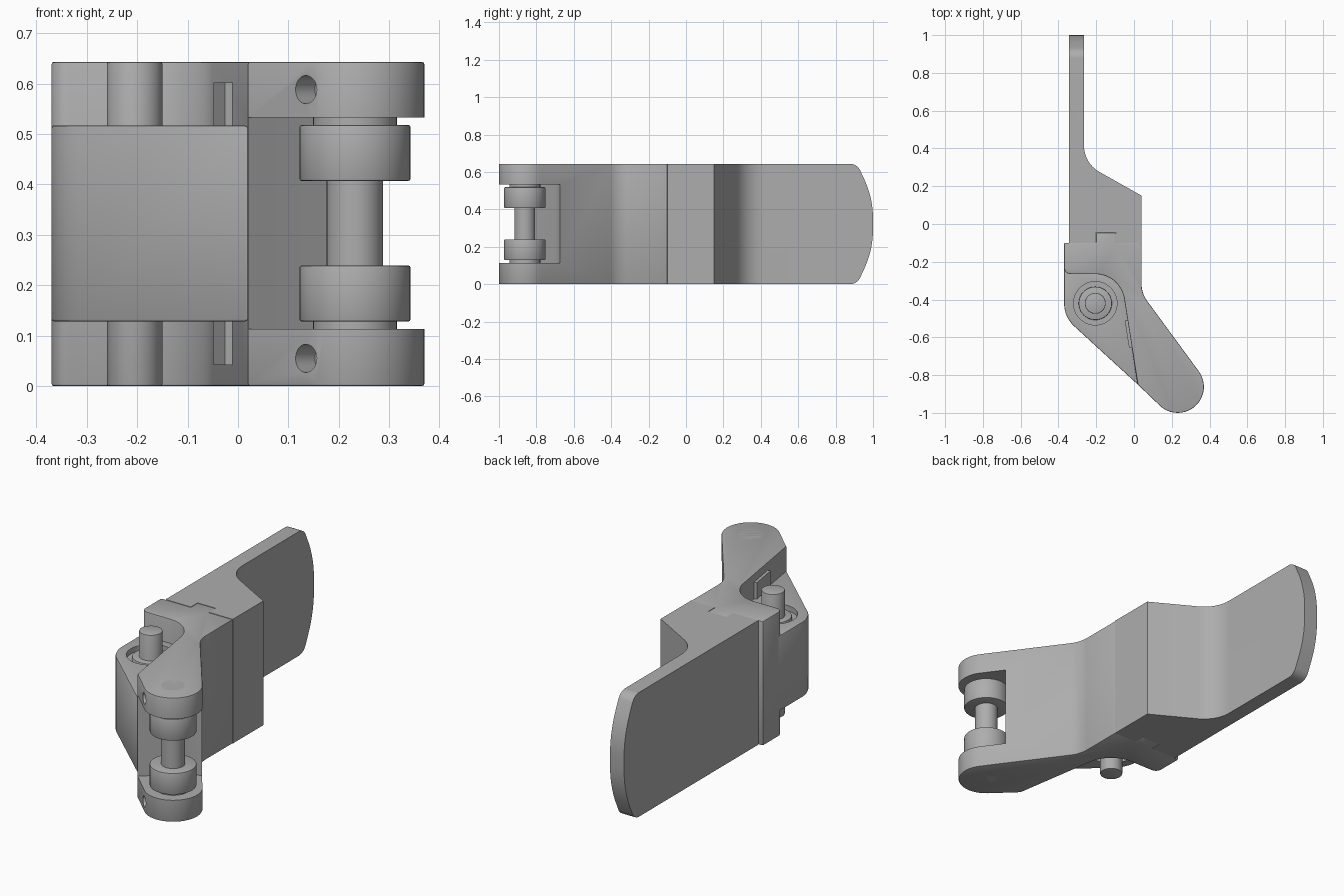
import bpy, bmesh
from math import sin, cos, tan, radians
from mathutils import Vector

cube = bpy.data.objects.get("Cube")
if cube:
    bpy.data.objects.remove(cube)

H = 0.643                      # overall height
PIVOT = (-0.205, -0.42)        # hinge pin axis
FORK = (0.232, -0.862)         # roller axis

steel = bpy.data.materials.new("plain_grey")
steel.use_nodes = True
GREY = (0.42, 0.42, 0.42, 1)
steel.diffuse_color = GREY
steel.node_tree.nodes["Principled BSDF"].inputs["Base Color"].default_value = GREY


def arc(c, r, a0, a1, n=20):
    angles = [radians(a0 + (a1 - a0) * i / n) for i in range(n + 1)]
    return [(c[0] + r * cos(a), c[1] + r * sin(a)) for a in angles]


def rounded(corners, n=8):
    """Outline whose (x, y, radius) corners are filleted."""
    out = []
    for i, p in enumerate(corners):
        v = Vector(p[:2])
        if len(p) < 3:
            out.append(tuple(v))
            continue
        a = (Vector(corners[i - 1][:2]) - v).normalized()
        b = (Vector(corners[(i + 1) % len(corners)][:2]) - v).normalized()
        half = a.angle(b) / 2
        c = v + (a + b).normalized() * p[2] / sin(half)
        start = v + a * p[2] / tan(half) - c
        end = v + b * p[2] / tan(half) - c
        for k in range(n + 1):
            d = start.normalized().slerp(end.normalized(), k / n)
            out.append(tuple(c + d * p[2]))
    return out


def prism(name, outline, lo, hi, axis="z", bevel=0):
    """Extrude an outline along z, or a (y, z) outline along x."""
    place = (lambda p, t: (p[0], p[1], t)) if axis == "z" else (lambda p, t: (t, p[0], p[1]))
    bm = bmesh.new()
    face = bm.faces.new([bm.verts.new(place(p, lo)) for p in outline])
    ext = bmesh.ops.extrude_face_region(bm, geom=[face])
    verts = [g for g in ext["geom"] if isinstance(g, bmesh.types.BMVert)]
    bmesh.ops.translate(bm, verts=verts, vec=Vector(place((0, 0), hi - lo)))
    bmesh.ops.recalc_face_normals(bm, faces=bm.faces)
    mesh = bpy.data.meshes.new(name)
    bm.to_mesh(mesh)
    bm.free()
    mesh.materials.append(steel)
    ob = bpy.data.objects.new(name, mesh)
    bpy.context.collection.objects.link(ob)
    if bevel:
        m = ob.modifiers.new("soft_edges", "BEVEL")
        m.width, m.segments, m.limit_method = bevel, 2, "ANGLE"
        m.angle_limit = radians(40)
    return ob


def disc(name, c, r, lo, hi, bevel=0):
    return prism(name, arc(c, r, 0, 360, 48)[:-1], lo, hi, bevel=bevel)


def carve(ob, cutter, operation="DIFFERENCE"):
    m = ob.modifiers.new("cut", "BOOLEAN")
    m.object, m.operation, m.solver = cutter, operation, "EXACT"
    cutter.hide_render = True
    cutters.append(cutter)


cutters = []

# Lever blade: cranked plate with a groove in its foot and a rounded end
blade = prism("lever_blade", rounded([
    (-0.345, 1), (-0.265, 1), (-0.265, 0.322, 0.16), (0.04, 0.15), (0.04, -0.1),
    (-0.095, -0.1), (-0.095, -0.045), (-0.2, -0.045), (-0.2, -0.1), (-0.345, -0.1)]), 0, H)
end_shape = prism("blade_end_cutter", rounded([
    (-0.3, 0), (0.915, 0, 0.06), (1, 0.183, 0.5), (1, 0.46, 0.5), (0.915, H, 0.06), (-0.3, H)]),
    -0.6, 0.3, axis="x")
carve(blade, end_shape, "INTERSECT")

# Arm: tongue at the back, curved seat round the hinge, forked tip
arm_outline = rounded([
    (-0.37, -0.1), (-0.2, -0.1), (-0.2, -0.045), (-0.095, -0.045), (-0.095, -0.1),
    (0.04, -0.1), (0.04, -0.367, 0.15)] + arc(FORK, 0.138, 36, -132)
    + [(0.02, -0.85)] + arc(PIVOT, 0.155, 9, 90) + [(-0.37, -0.265, 0.035)])
arm = prism("fork_arm", arm_outline, 0, H, bevel=0.005)
slot = prism("fork_slot_cutter", [
    (0.02, -0.85), (0.2, -0.705), (0.235, -0.682), (0.27, -0.672), (0.5, -0.672),
    (0.5, -1.1), (0.02, -1.1)], 0.113, 0.533)
carve(arm, slot)

# Set screw holes, aimed at the roller shaft
for side, z in (("lower", 0.055), ("upper", H - 0.055)):
    hole = disc(side + "_screw_hole_cutter", (0, 0), 0.028, -0.05, 0.05)
    hole.rotation_euler = (radians(90), 0, radians(-45))
    hole.location = (0.137, -0.957, z)
    carve(arm, hole)

# Hinge body, with a counterbore at each end
body = prism("hinge_body", [(-0.37, -0.2)] + arc(PIVOT, 0.165, 180, 229)
             + [(0.02, -0.85)] + arc(PIVOT, 0.157, 9, 60) + [(-0.12, -0.2)],
             0.128, 0.517, bevel=0.005)
for side, lo, hi in (("lower", 0.1, 0.155), ("upper", 0.49, 0.55)):
    carve(body, disc(side + "_counterbore_cutter", PIVOT, 0.115, lo, hi))

# Hinge pin and its bushing
disc("hinge_bushing", PIVOT, 0.088, 0.135, 0.51, 0.004)
disc("hinge_pin", PIVOT, 0.055, 0, H, 0.004)

# Stop plate lying on the inner wall of the arm
prism("stop_plate", [(-0.049, -0.51), (-0.026, -0.655), (-0.008, -0.652), (-0.03, -0.507)],
      0.042, 0.602)

# Roller shaft, rollers and washers
disc("roller_shaft", FORK, 0.056, 0, H)
for side, lo, hi, w0, w1 in (("lower", 0.128, 0.239, 0.108, 0.128),
                             ("upper", 0.407, 0.518, 0.518, 0.538)):
    disc(side + "_roller", FORK, 0.11, lo, hi, 0.004)
    disc(side + "_washer", FORK, 0.083, w0, w1)

# Apply modifiers, drop the cutters and smooth the curved sides
bpy.context.view_layer.update()
graph = bpy.context.evaluated_depsgraph_get()
parts = [o for o in bpy.context.collection.objects
         if o.type == "MESH" and o not in cutters and steel.name in o.data.materials]
baked = [(o, bpy.data.meshes.new_from_object(o.evaluated_get(graph))) for o in parts]
for o, mesh in baked:
    o.modifiers.clear()
    o.data = mesh
for c in cutters:
    bpy.data.objects.remove(c)
for o in parts:
    bpy.ops.object.select_all(action="DESELECT")
    o.select_set(True)
    bpy.context.view_layer.objects.active = o
    bpy.ops.object.shade_smooth_by_angle(angle=radians(30))
